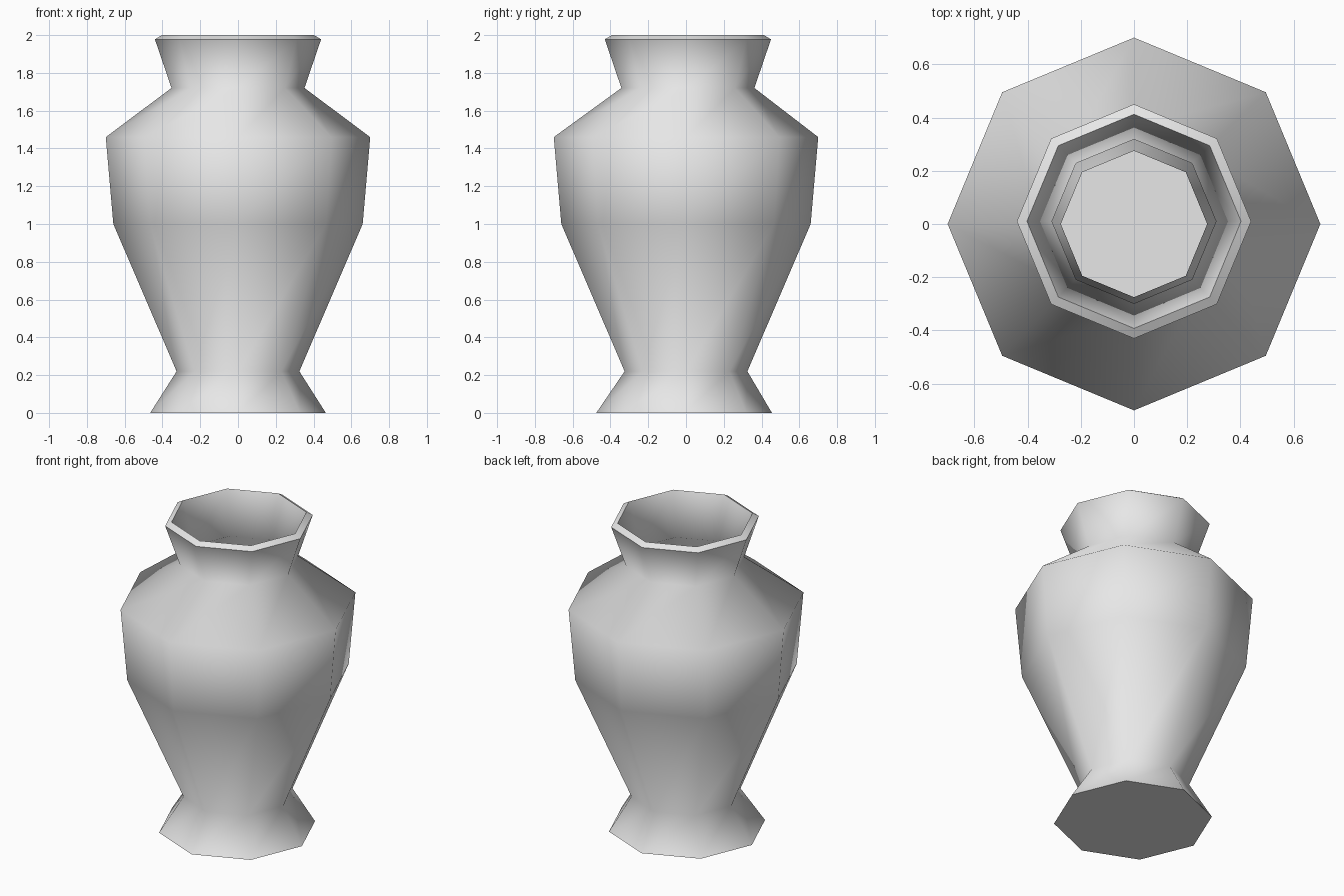
import bpy
import bmesh
from math import cos, sin, tau

cube = bpy.data.objects.get("Cube")
if cube:
    bpy.data.objects.remove(cube, do_unlink=True)

SIDES = 8

# Profile rings, outside going up then inside going down:
# radius, height, small sideways lean in y, sharp ring
RINGS = [
    (0.465, 0.00, -0.01, True),    # foot
    (0.325, 0.22, 0.00, False),    # waist
    (0.66, 1.00, 0.00, False),     # belly
    (0.70, 1.46, 0.00, False),     # shoulder
    (0.352, 1.72, 0.01, False),    # neck
    (0.44, 1.978, 0.01, True),     # lip, outer edge
    (0.402, 2.00, 0.01, True),     # lip, inner edge
    (0.308, 1.735, 0.01, False),   # inner neck
    (0.66, 1.44, 0.00, False),     # inner shoulder
    (0.62, 1.01, 0.00, False),     # inner belly
    (0.275, 0.22, 0.00, False),    # inner waist
    (0.41, 0.04, -0.01, True),     # inner floor
]


def make_material(name, color):
    mat = bpy.data.materials.new(name)
    mat.use_nodes = True
    mat.diffuse_color = color
    mat.node_tree.nodes["Principled BSDF"].inputs["Base Color"].default_value = color
    return mat


# Eight-sided vase wall, turned from the profile
bm = bmesh.new()
loops = [
    [bm.verts.new((r * cos(tau * i / SIDES), r * sin(tau * i / SIDES) + lean, z))
     for i in range(SIDES)]
    for r, z, lean, sharp in RINGS
]
for low, high in zip(loops, loops[1:]):
    for i in range(SIDES):
        j = (i + 1) % SIDES
        bm.faces.new((low[i], low[j], high[j], high[i]))

# Underside and inner floor
bm.faces.new(reversed(loops[0]))
bm.faces.new(loops[-1])

# Smooth shading, kept crisp at the foot, lip and floor
for face in bm.faces:
    face.smooth = True
for loop, ring in zip(loops, RINGS):
    if ring[3]:
        for i in range(SIDES):
            bm.edges.get((loop[i], loop[(i + 1) % SIDES])).smooth = False

mesh = bpy.data.meshes.new("vase")
bm.to_mesh(mesh)
bm.free()
mesh.materials.append(make_material("light grey clay", (0.8, 0.8, 0.8, 1.0)))
vase = bpy.data.objects.new("vase", mesh)
bpy.context.collection.objects.link(vase)
